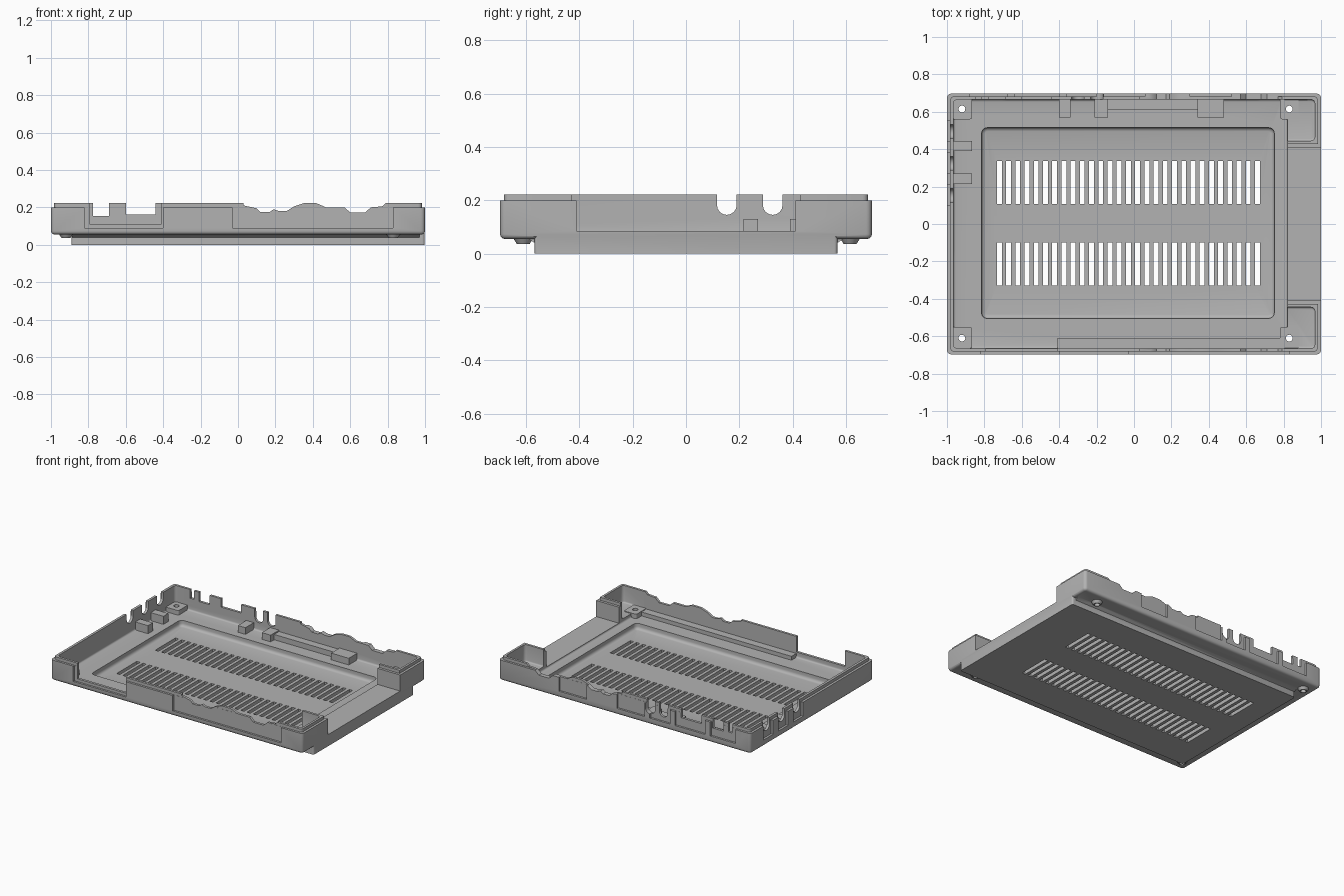
import bpy, bmesh, math
from mathutils import Vector

if "Cube" in bpy.data.objects:
    bpy.data.objects.remove(bpy.data.objects["Cube"], do_unlink=True)

grey = bpy.data.materials.new("plain_grey")
grey.use_nodes = True
color = (0.45, 0.45, 0.45, 1)
grey.diffuse_color = color
grey.node_tree.nodes["Principled BSDF"].inputs["Base Color"].default_value = color


def make(name, bm):
    bmesh.ops.recalc_face_normals(bm, faces=bm.faces)
    mesh = bpy.data.meshes.new(name)
    bm.to_mesh(mesh)
    bm.free()
    mesh.materials.append(grey)
    obj = bpy.data.objects.new(name, mesh)
    bpy.context.scene.collection.objects.link(obj)
    return obj


def add_box(bm, x0, x1, y0, y1, z0, z1):
    verts = bmesh.ops.create_cube(bm, size=1)["verts"]
    for v in verts:
        v.co = Vector(((x0 + x1) / 2 + v.co.x * (x1 - x0),
                       (y0 + y1) / 2 + v.co.y * (y1 - y0),
                       (z0 + z1) / 2 + v.co.z * (z1 - z0)))


def slab(name, box, corner=0.02, bottom=0.0):
    """Box with rounded upright corners and an optional rounded lower rim."""
    bm = bmesh.new()
    add_box(bm, *box)
    upright = [e for e in bm.edges if abs(e.verts[0].co.z - e.verts[1].co.z) > 1e-5]
    bmesh.ops.bevel(bm, geom=upright, offset=corner, segments=4, profile=0.5, affect='EDGES')
    if bottom:
        rim = [e for e in bm.edges if all(abs(v.co.z - box[4]) < 1e-5 for v in e.verts)]
        bmesh.ops.bevel(bm, geom=rim, offset=bottom, segments=3, profile=0.5, affect='EDGES')
    return make(name, bm)


def boxes(name, items):
    bm = bmesh.new()
    for item in items:
        add_box(bm, *item)
    return make(name, bm)


def prism(name, points, axis, a, b):
    """Outline of (horizontal, z) points pushed along x or y from a to b."""
    bm = bmesh.new()
    place = (lambda h, z: (a, h, z)) if axis == 'X' else (lambda h, z: (h, a, z))
    face = bm.faces.new([bm.verts.new(place(h, z)) for h, z in points])
    out = bmesh.ops.extrude_face_region(bm, geom=[face])["geom"]
    push = Vector((b - a, 0, 0)) if axis == 'X' else Vector((0, b - a, 0))
    bmesh.ops.translate(bm, verts=[v for v in out if isinstance(v, bmesh.types.BMVert)], vec=push)
    return make(name, bm)


def u_slot(name, centre, radius, low, axis, a, b):
    arc = [(centre + radius * math.cos(t), low + radius + radius * math.sin(t))
           for t in (math.pi * (1 + i / 8) for i in range(9))]
    return prism(name, arc + [(centre + radius, 0.3), (centre - radius, 0.3)], axis, a, b)


def combine(tool, operation='DIFFERENCE'):
    mod = case.modifiers.new("cut", 'BOOLEAN')
    mod.operation, mod.solver, mod.object = operation, 'EXACT', tool
    mod.use_self = True
    bpy.context.view_layer.objects.active = case
    bpy.ops.object.modifier_apply(modifier=mod.name)
    bpy.data.objects.remove(tool, do_unlink=True)


def cylinder(name, x, y, z0, z1, r0, r1):
    bm = bmesh.new()
    bmesh.ops.create_cone(bm, cap_ends=True, segments=20, radius1=r0, radius2=r1, depth=z1 - z0)
    bmesh.ops.translate(bm, verts=bm.verts, vec=(x, y, (z0 + z1) / 2))
    return make(name, bm)


# Outer tray, thin upper lip and narrower base
case = slab("case_bottom", (-1, 1, -0.697, 0.697, 0.055, 0.2), 0.022, 0.018)
combine(slab("lip", (-0.983, 0.983, -0.682, 0.682, 0.19, 0.222), 0.02), 'UNION')
combine(slab("base", (-0.89, 0.998, -0.567, 0.567, 0, 0.075), 0.012), 'UNION')
combine(prism("base_flare", [(-0.6, 0.062), (0.6, 0.062), (0.567, 0.04), (-0.567, 0.04)],
              'X', -0.888, 0.97), 'UNION')

# Main cavity, sunken floor, open end and corner pockets
combine(slab("cavity", (-0.965, 0.82, -0.665, 0.665, 0.072, 0.4), 0.02, 0.012))
combine(slab("sunken_floor", (-0.815, 0.75, -0.505, 0.515, 0.03, 0.4), 0.03, 0.02))
combine(boxes("open_end", [(0.8, 1.1, -0.41, 0.41, 0.085, 0.4)]))
combine(boxes("end_rebate", [(0.75, 1.1, -0.428, 0.428, 0.2, 0.4)]))
for side in (-1, 1):
    y0, y1 = sorted((side * 0.445, side * 0.665))
    combine(slab("pocket", (0.78, 0.967, y0, y1, 0.1, 0.4), 0.02, 0.01))

# Raised blocks and ledges on the shelf
combine(boxes("shelf_blocks", [
    (-0.4, -0.34, 0.57, 0.675, 0.06, 0.12),
    (-0.21, -0.14, 0.57, 0.675, 0.06, 0.12),
    (-0.15, 0.35, 0.61, 0.675, 0.06, 0.11),
    (0.34, 0.48, 0.57, 0.675, 0.06, 0.12),
    (-0.41, 0.79, -0.675, -0.61, 0.06, 0.1),
    (-0.975, -0.865, 0.215, 0.27, 0.06, 0.13),
    (-0.975, -0.865, 0.39, 0.445, 0.06, 0.13)]), 'UNION')

# Screw bosses, small cones below and through holes
for x, half in ((-0.92, 0.055), (0.83, 0.05)):
    for y in (-0.61, 0.615):
        combine(slab("boss", (x - half, x + half, y - 0.055, y + 0.06, 0.06, 0.105), 0.012), 'UNION')
        combine(cylinder("boss_foot", x, y, 0.036, 0.07, 0.024, 0.045), 'UNION')
        combine(cylinder("screw_hole", x, y, -0.1, 0.3, 0.018, 0.018))

# Two rows of vent slots
combine(boxes("vents", [(x - 0.013, x + 0.013, y - 0.115, y + 0.115, -0.1, 0.06)
                        for y in (-0.215, 0.223)
                        for x in (-0.72 + i * 1.38 / 28 for i in range(29))]))

# Shallow panels sunk into the outer walls
combine(boxes("front_panels", [(-0.82, -0.4, -0.8, -0.683, 0.09, 0.3),
                               (-0.03, 0.83, -0.8, -0.683, 0.09, 0.3)]))
combine(boxes("back_panels", [(a, b, 0.683, 0.8, 0.1, 0.3) for a, b in
                              ((-0.88, -0.68), (-0.64, -0.4), (-0.36, -0.2),
                               (-0.16, 0.06), (0.3, 0.52))]))
combine(boxes("side_panels", [(-1.1, -0.984, y - 0.055, y + 0.055, 0.1, 0.3)
                              for y in (0.155, 0.325, 0.495)]))

# Wide front opening and square notches in the back wall
combine(boxes("front_opening", [(-0.795, -0.41, -0.8, -0.64, 0.11, 0.3)]))
combine(boxes("back_notches", [(a, b, 0.64, 0.8, z, 0.3) for a, b, z in
                               ((-0.845, -0.815, 0.16), (-0.775, -0.69, 0.155),
                                (-0.6, -0.44, 0.162))]))

# Wavy dips along the top of both long walls
waves = ([(0.03, 0.3), (0.03, 0.21), (0.1, 0.195), (0.12, 0.175), (0.17, 0.175),
          (0.19, 0.19), (0.22, 0.18), (0.26, 0.18), (0.3, 0.205), (0.35, 0.222), (0.35, 0.3)],
         [(0.42, 0.3), (0.42, 0.222), (0.47, 0.2), (0.57, 0.2), (0.6, 0.172),
          (0.68, 0.172), (0.71, 0.2), (0.77, 0.205), (0.79, 0.222), (0.79, 0.3)])
for a, b in ((-0.8, -0.64), (0.64, 0.8)):
    for wave in waves:
        combine(prism("wave", wave, 'Y', a, b))

# Round-bottomed cable slots
for x in (-0.3, -0.2):
    combine(u_slot("back_slot", x, 0.033, 0.13, 'Y', 0.64, 0.8))
for y in (0.153, 0.325, 0.495):
    combine(u_slot("side_slot", y, 0.037, 0.145, 'X', -1.1, -0.94))

# Smooth rounded corners, crisp edges
for obj in bpy.context.selected_objects:
    obj.select_set(False)
case.select_set(True)
bpy.context.view_layer.objects.active = case
bpy.ops.object.shade_smooth_by_angle(angle=math.radians(35))
